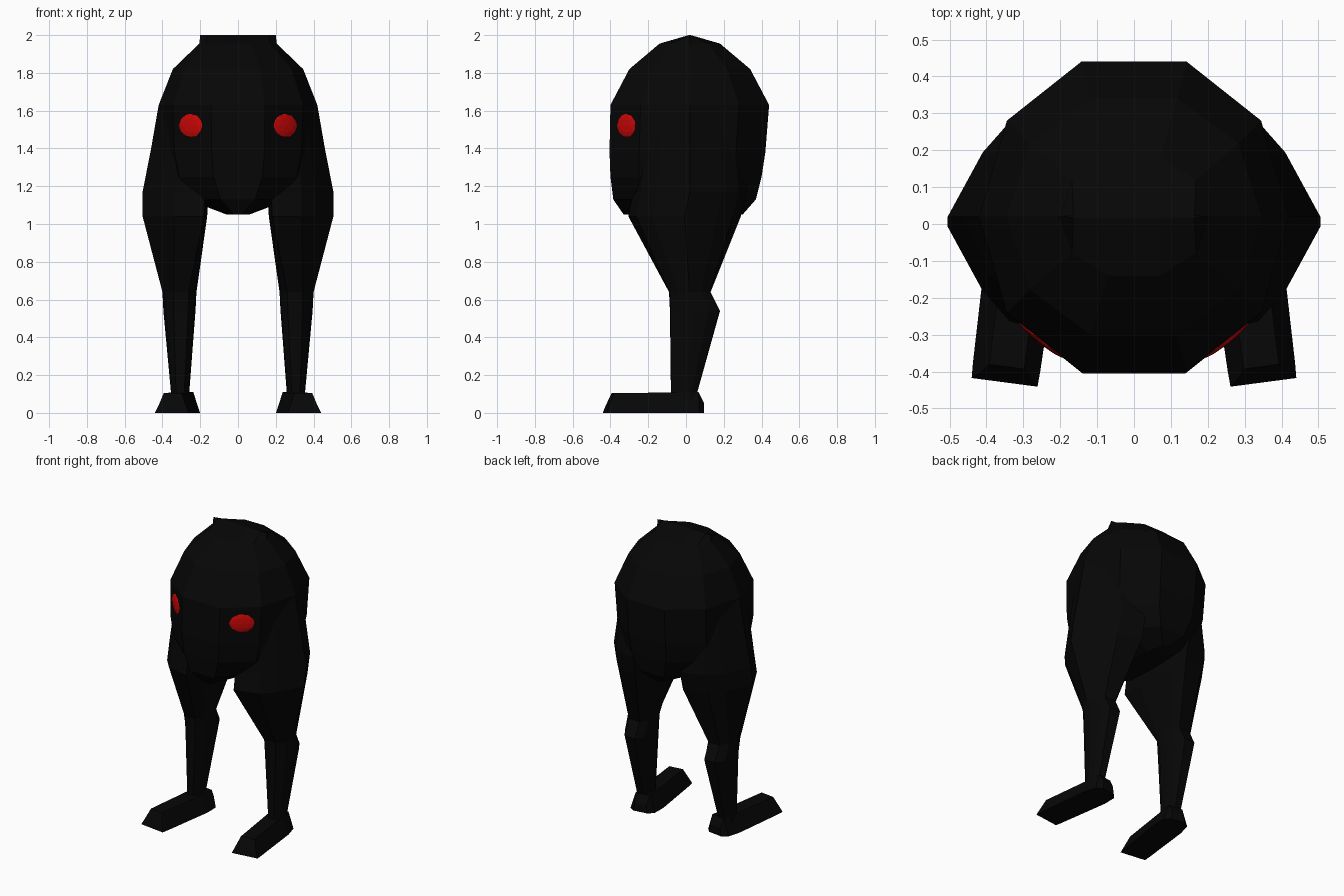
import bpy, bmesh, math
from mathutils import Matrix, Vector

if "Cube" in bpy.data.objects:
    bpy.data.objects.remove(bpy.data.objects["Cube"])


def material(name, colour):
    m = bpy.data.materials.new(name)
    m.diffuse_color = (*colour, 1)
    m.use_nodes = True
    m.node_tree.nodes["Principled BSDF"].inputs["Base Color"].default_value = m.diffuse_color
    return m


BLACK = material("matte black", (0.002, 0.002, 0.002))
RED = material("eye red", (0.62, 0.002, 0.002))


def finish(name, bm, mat):
    bmesh.ops.recalc_face_normals(bm, faces=bm.faces)
    me = bpy.data.meshes.new(name)
    bm.to_mesh(me)
    bm.free()
    me.materials.append(mat)
    ob = bpy.data.objects.new(name, me)
    bpy.context.collection.objects.link(ob)
    return ob


def loft(name, rings, mat):
    """Skin a stack of equal-length point rings and cap both ends."""
    bm = bmesh.new()
    loops = [[bm.verts.new(p) for p in r] for r in rings]
    n = len(loops[0])
    for a, b in zip(loops, loops[1:]):
        for i in range(n):
            j = (i + 1) % n
            bm.faces.new((a[i], a[j], b[j], b[i]))
    bm.faces.new(loops[0])
    bm.faces.new(loops[-1])
    return finish(name, bm, mat)


def ring(z, x0, x1, y0, y1, half):
    """Ten-sided ring filling a rectangle; half = six unit points from +x to -x."""
    pts = half + [(x, -y) for x, y in half[-2:0:-1]]
    mx, my, rx, ry = (x0 + x1) / 2, (y0 + y1) / 2, (x1 - x0) / 2, (y1 - y0) / 2
    return [(mx + rx * x, my + ry * y, z) for x, y in pts]


# Egg-shaped body: height, half width, front, back
ROUND = [(1, 0), (0.82, 0.62), (0.34, 1), (-0.34, 1), (-0.82, 0.62), (-1, 0)]
body = [(1.05, 0.06, -0.33, 0.30), (1.13, 0.27, -0.385, 0.37), (1.25, 0.38, -0.40, 0.40),
        (1.38, 0.41, -0.405, 0.42), (1.63, 0.42, -0.40, 0.44), (1.82, 0.345, -0.30, 0.34),
        (1.955, 0.205, -0.14, 0.18), (2.0, 0.20, 0.015, 0.025)]
loft("body", [ring(z, -w, w, f, b, ROUND) for z, w, f, b in body], BLACK)

# Legs: height, inner, outer, front, back, boxiness
leg = [(1.63, 0.20, 0.42, -0.22, 0.26, 0), (1.40, 0.18, 0.46, -0.26, 0.30, 0),
       (1.17, 0.16, 0.505, -0.28, 0.32, 0), (1.04, 0.163, 0.505, -0.305, 0.29, 0),
       (0.64, 0.22, 0.40, -0.09, 0.13, 0.8), (0.54, 0.225, 0.395, -0.085, 0.18, 0.8),
       (0.11, 0.258, 0.355, -0.08, 0.06, 1), (0.04, 0.255, 0.36, -0.08, 0.065, 1)]
THIGH = [(1, 0), (0.45, 0.58), (0.02, 0.86), (-0.9, 1), (-0.97, 0.5), (-1, 0)]
SHIN = [(1, 0), (0.9, 0.55), (0.45, 1), (-0.45, 1), (-0.9, 0.55), (-1, 0)]


def leg_shape(k):
    return [tuple(Vector(a).lerp(Vector(b), k)) for a, b in zip(THIGH, SHIN)]


for side, label in ((1, "right"), (-1, "left")):
    rings = [ring(z, a, b, f, k, leg_shape(s)) for z, a, b, f, k, s in leg]
    loft(label + "_leg", [[(side * x, y, z) for x, y, z in r] for r in rings], BLACK)

    # Toed-out foot: bottom y, top y, bottom half width, top half width, top height
    turn = Matrix.Rotation(math.radians(7.5), 3, 'Z')
    sections = [(0.08, 0.08, 0.05, 0.04, 0.055), (0.05, 0.05, 0.085, 0.05, 0.11),
                (-0.04, -0.04, 0.098, 0.05, 0.108), (-0.40, -0.40, 0.092, 0.048, 0.105),
                (-0.443, -0.427, 0.09, 0.07, 0.045)]
    foot = []
    for yb, yt, wb, wt, h in sections:
        pts = [turn @ Vector(p) for p in ((-wb, yb, 0), (wb, yb, 0), (wt, yt, h), (-wt, yt, h))]
        foot.append([(side * (p.x + 0.293), p.y + 0.01, p.z) for p in pts])
    loft(label + "_foot", foot, BLACK)

    # Flattened faceted eye lying on the slanted body face
    bm = bmesh.new()
    bmesh.ops.create_icosphere(bm, subdivisions=2, radius=1)
    bm.transform(Matrix.Translation((side * 0.248, -0.314, 1.52))
                 @ Matrix.Rotation(math.radians(38 * side), 4, 'Z')
                 @ Matrix.Rotation(math.radians(1), 4, 'X')
                 @ Matrix.Diagonal((0.082, 0.013, 0.065, 1)))
    finish(label + "_eye", bm, RED)
